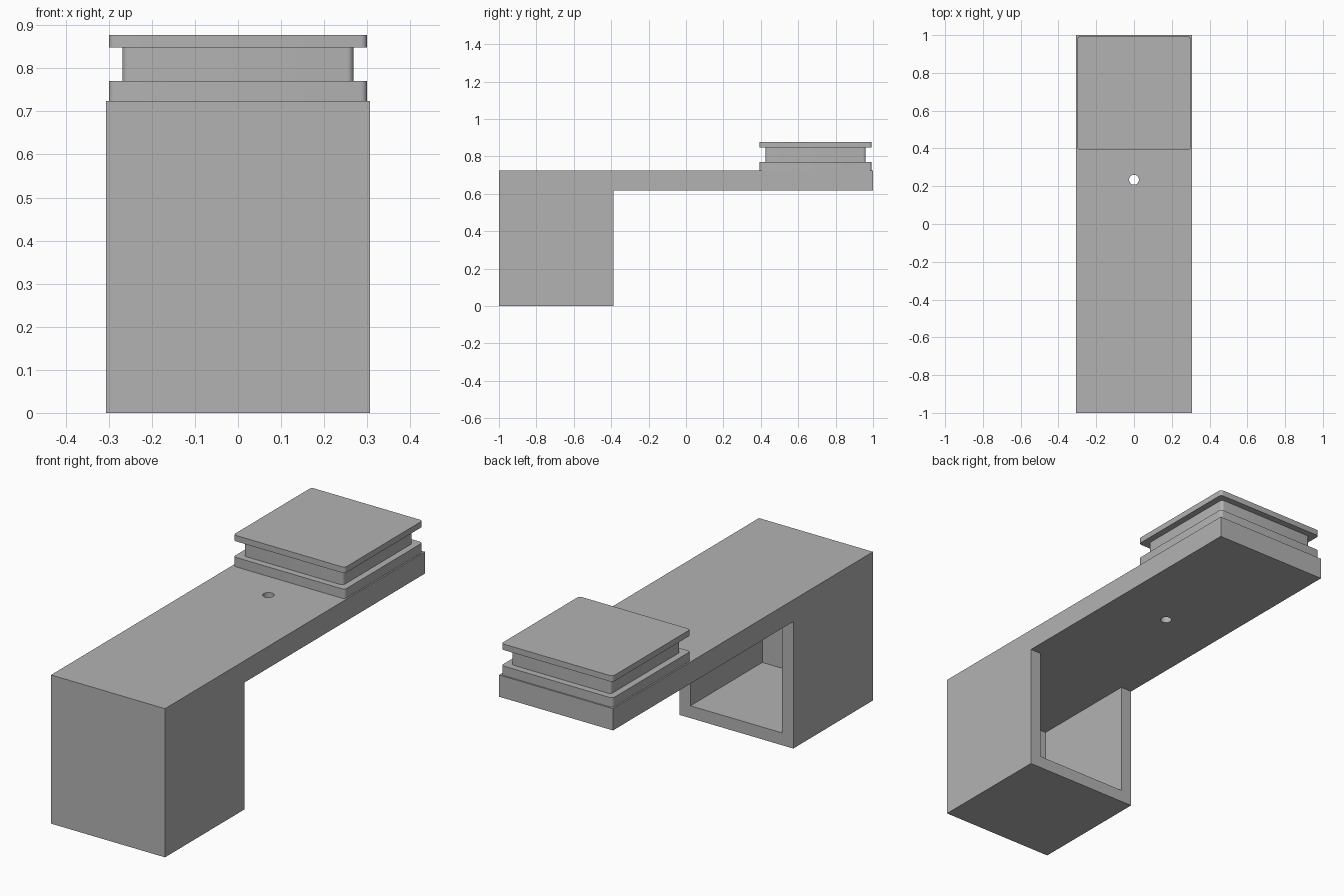
import bpy, bmesh
from mathutils import Matrix

if "Cube" in bpy.data.objects:
    bpy.data.objects.remove(bpy.data.objects["Cube"], do_unlink=True)

HALF = 0.307          # half width of the body
WALL = 0.06           # housing wall thickness
TOP, UNDER = 0.724, 0.618
HOUSING_BACK = -0.387

grey = bpy.data.materials.new("plain grey")
grey.use_nodes = True
grey.diffuse_color = (0.45, 0.45, 0.45, 1)
grey.node_tree.nodes["Principled BSDF"].inputs["Base Color"].default_value = (0.45, 0.45, 0.45, 1)


def make_object(name, bm):
    bmesh.ops.recalc_face_normals(bm, faces=bm.faces)
    mesh = bpy.data.meshes.new(name)
    bm.to_mesh(mesh)
    bm.free()
    mesh.materials.append(grey)
    obj = bpy.data.objects.new(name, mesh)
    bpy.context.collection.objects.link(obj)
    return obj


def box(name, low, high, corner=0):
    """Box between two corners, with optionally rounded upright edges."""
    size = [b - a for a, b in zip(low, high)]
    centre = [(a + b) / 2 for a, b in zip(low, high)]
    bm = bmesh.new()
    bmesh.ops.create_cube(bm, size=1, matrix=Matrix.Translation(centre) @ Matrix.Diagonal((*size, 1)))
    if corner:
        upright = [e for e in bm.edges if abs(e.verts[0].co.z - e.verts[1].co.z) > 0.001]
        bmesh.ops.bevel(bm, geom=upright, offset=corner, segments=5, profile=0.5, affect='EDGES')
    return make_object(name, bm)


def select_only(obj):
    bpy.ops.object.select_all(action='DESELECT')
    obj.select_set(True)
    bpy.context.view_layer.objects.active = obj


def cut(target, cutter):
    cutter.hide_render = True
    mod = target.modifiers.new("cut", 'BOOLEAN')
    mod.operation, mod.solver, mod.object = 'DIFFERENCE', 'EXACT', cutter
    select_only(target)
    bpy.ops.object.modifier_apply(modifier=mod.name)
    bpy.data.objects.remove(cutter, do_unlink=True)


# Body: housing and long arm from one side profile
profile = [(-1, 0), (HOUSING_BACK, 0), (HOUSING_BACK, UNDER), (1, UNDER), (1, TOP), (-1, TOP)]
bm = bmesh.new()
face = bm.faces.new([bm.verts.new((-HALF, y, z)) for y, z in profile])
side = bmesh.ops.extrude_face_region(bm, geom=[face])
bmesh.ops.translate(bm, vec=(2 * HALF, 0, 0),
                    verts=[g for g in side["geom"] if isinstance(g, bmesh.types.BMVert)])
body = make_object("housing_and_arm", bm)

# Hollow of the housing, open at the back
cut(body, box("hollow_cutter", (WALL - HALF, WALL - 1, WALL), (HALF - WALL, HOUSING_BACK + 0.1, UNDER)))

# Round hole through the arm
bm = bmesh.new()
bmesh.ops.create_cone(bm, cap_ends=True, segments=32, radius1=0.026, radius2=0.026, depth=0.4,
                      matrix=Matrix.Translation((0, 0.234, 0.67)))
cut(body, make_object("hole_cutter", bm))

# Stacked head at the end of the arm: base plate, narrow neck, top plate
MID = 1 - HALF
for name, half, bottom, top in (("base_plate", 0.3, TOP, 0.77),
                                ("neck", 0.268, 0.77, 0.848),
                                ("top_plate", 0.3, 0.848, 0.877)):
    box(name, (-half, MID - half, bottom), (half, MID + half, top), corner=0.015)

# Smooth rounded corners and hole, crisp edges elsewhere
for name in ("housing_and_arm", "base_plate", "neck", "top_plate"):
    select_only(bpy.data.objects[name])
    bpy.ops.object.shade_smooth_by_angle()
